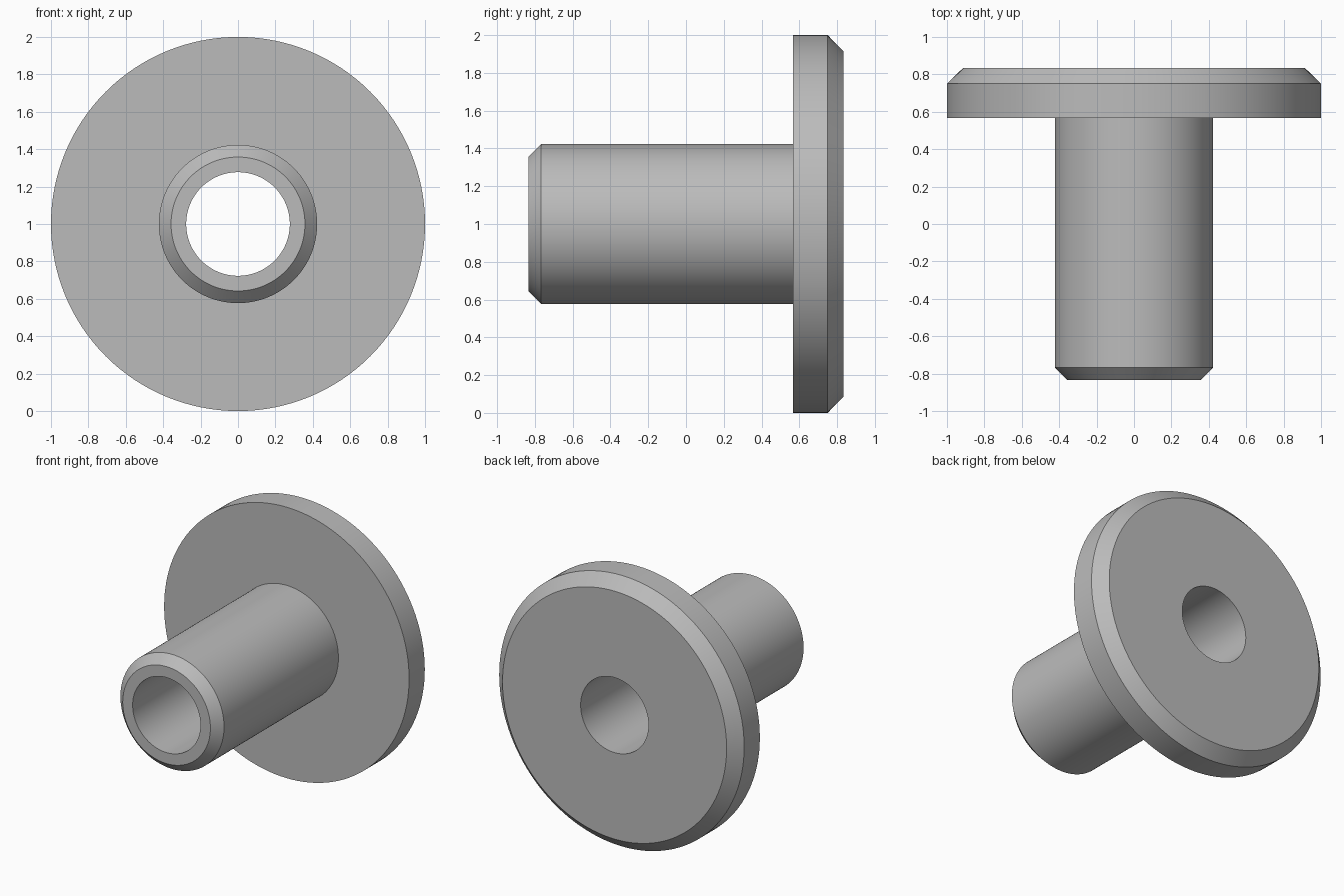
import bpy, bmesh, math

cube = bpy.data.objects.get("Cube")
if cube:
    bpy.data.objects.remove(cube, do_unlink=True)

SEGMENTS = 128
AXIS_HEIGHT = 1.0

# Plain grey metal
grey = bpy.data.materials.new("grey_metal")
grey.use_nodes = True
colour = (0.5, 0.5, 0.5, 1)
grey.diffuse_color = colour
grey.node_tree.nodes["Principled BSDF"].inputs["Base Color"].default_value = colour

# Half section of the bushing as (radius, y): bore, chamfered sleeve, chamfered flange
profile = [
    (0.277, -0.833), (0.358, -0.833), (0.423, -0.767), (0.423, 0.567),
    (1.0, 0.567), (1.0, 0.75), (0.915, 0.833), (0.277, 0.833),
]


def revolve(name, section):
    """Turn a closed section around the horizontal y axis."""
    bm = bmesh.new()
    rings = []
    for i in range(SEGMENTS):
        a = math.tau * i / SEGMENTS
        rings.append([bm.verts.new((r * math.cos(a), y, AXIS_HEIGHT + r * math.sin(a)))
                      for r, y in section])
    n = len(section)
    for i, ring in enumerate(rings):
        following = rings[(i + 1) % SEGMENTS]
        for j in range(n):
            k = (j + 1) % n
            bm.faces.new((ring[j], ring[k], following[k], following[j]))
    bmesh.ops.recalc_face_normals(bm, faces=bm.faces)
    mesh = bpy.data.meshes.new(name)
    bm.to_mesh(mesh)
    bm.free()
    mesh.materials.append(grey)
    obj = bpy.data.objects.new(name, mesh)
    bpy.context.collection.objects.link(obj)
    return obj


bushing = revolve("flanged_bushing", profile)

# Smooth round walls, crisp chamfer edges
bpy.ops.object.select_all(action="DESELECT")
bushing.select_set(True)
bpy.context.view_layer.objects.active = bushing
bpy.ops.object.shade_smooth_by_angle(angle=math.radians(30))
